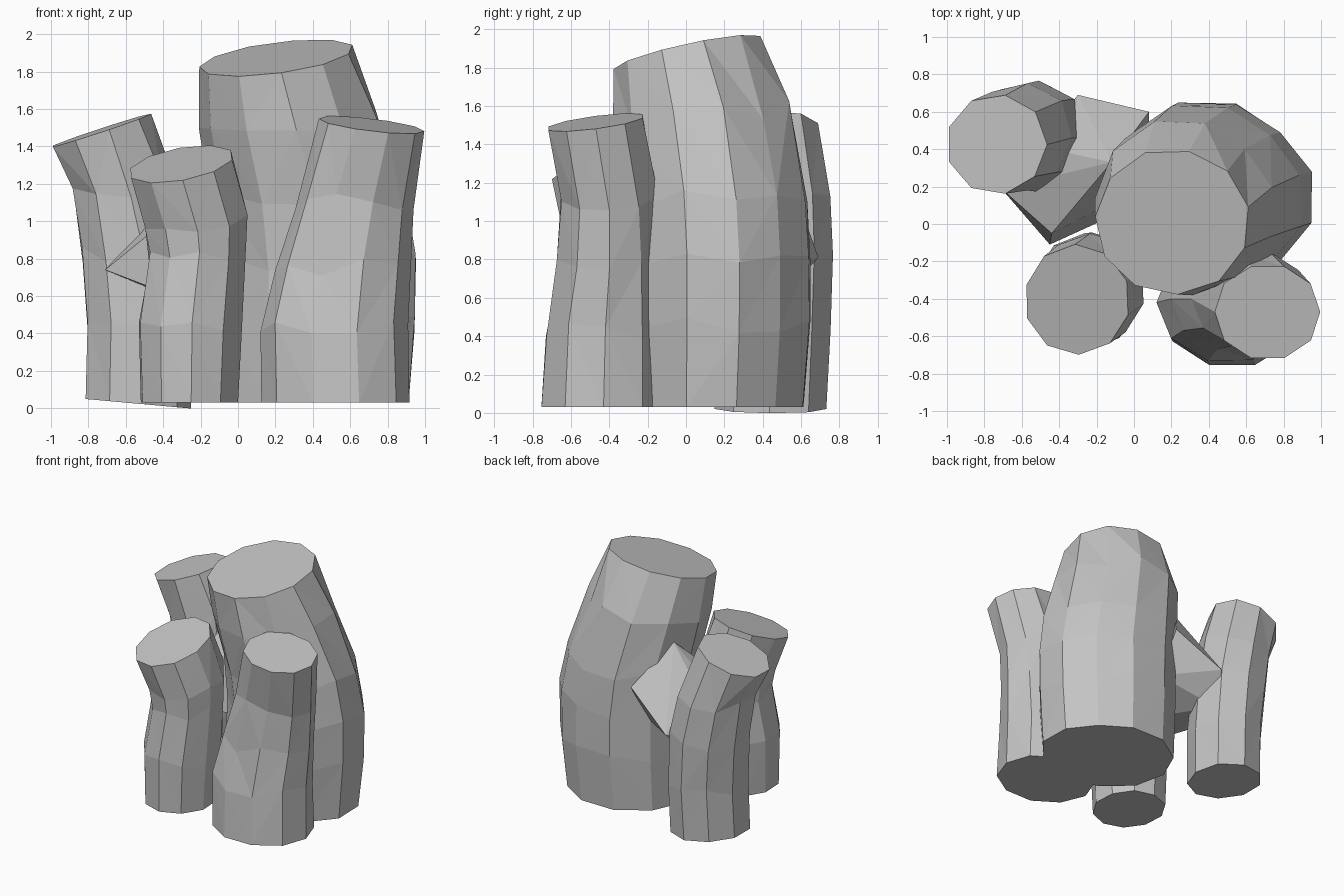
import bpy, bmesh, math, random

if "Cube" in bpy.data.objects:
    bpy.data.objects.remove(bpy.data.objects["Cube"])

random.seed(4)
stone = bpy.data.materials.new("plain grey stone")
stone.diffuse_color = (0.55, 0.55, 0.55, 1)
stone.use_nodes = True
stone.node_tree.nodes["Principled BSDF"].inputs["Base Color"].default_value = stone.diffuse_color


def finish(name, bm):
    bmesh.ops.recalc_face_normals(bm, faces=bm.faces[:])
    me = bpy.data.meshes.new(name)
    bm.to_mesh(me)
    bm.free()
    me.materials.append(stone)
    ob = bpy.data.objects.new(name, me)
    bpy.context.collection.objects.link(ob)
    return ob


def column(name, rings, sides, phase, flat=0):
    """Loft of rough rings: (x, y, z, rx, ry, slope_x, slope_y).
    flat pulls in (or pushes out) the back right flank."""
    bm = bmesh.new()
    loops = []
    for i, (cx, cy, cz, rx, ry, sx, sy) in enumerate(rings):
        inner = 0 < i < len(rings) - 1
        top = i == len(rings) - 1
        loop = []
        for k in range(sides):
            a = math.radians(phase) + 2 * math.pi * k / sides
            r = 1.015 + random.uniform(-.012, .012)
            if not top:
                r -= flat * max(0, math.cos(a - math.radians(45))) ** 4
            dx, dy = rx * r * math.cos(a), ry * r * math.sin(a)
            dz = dx * sx + dy * sy
            if inner:
                dz += random.uniform(-.05, .05)   # uneven facet heights
            loop.append(bm.verts.new((cx + dx, cy + dy, cz + dz)))
        loops.append(loop)
    # cut ends
    bm.faces.new(loops[0])
    bm.faces.new(loops[-1])
    # faceted sides
    for lo, hi in zip(loops, loops[1:]):
        for k in range(sides):
            j = (k + 1) % sides
            if random.random() < .5:
                bm.faces.new((lo[k], lo[j], hi[j]))
                bm.faces.new((lo[k], hi[j], hi[k]))
            else:
                bm.faces.new((lo[k], lo[j], hi[k]))
                bm.faces.new((lo[j], hi[j], hi[k]))
    return finish(name, bm)


# tall leaning main column
column("main_column", [
    (.41, .17, .03, .53, .47, 0, 0),
    (.43, .18, .45, .55, .49, 0, 0),
    (.43, .18, .78, .55, .49, 0, 0),
    (.39, .165, 1.12, .53, .49, 0, 0),
    (.28, .10, 1.54, .48, .47, .05, .08),
    (.205, .01, 1.873, .41, .385, .13, .215)], 11, 12, .11)

# front left column
column("front_left_column", [
    (-.26, -.37, .03, .265, .29, 0, 0),
    (-.255, -.36, .42, .28, .31, 0, 0),
    (-.215, -.34, .82, .265, .29, .05, .05),
    (-.225, -.345, 1.02, .285, .29, .1, .15),
    (-.305, -.405, 1.305, .28, .29, .17, .30)], 10, 20)

# front right column, wide at the foot
column("front_right_column", [
    (.525, -.43, .03, .39, .335, 0, 0),
    (.515, -.42, .42, .385, .32, 0, 0),
    (.56, -.40, .75, .355, .28, 0, 0),
    (.625, -.40, 1.10, .31, .26, 0, 0),
    (.715, -.47, 1.515, .28, .255, -.12, .13)], 10, 0)

# back left column, leaning outward
column("back_left_column", [
    (-.545, .435, .025, .28, .285, -.09, 0),
    (-.535, .445, .42, .28, .295, 0, 0),
    (-.56, .465, .82, .285, .29, 0, 0),
    (-.62, .46, 1.17, .275, .28, .1, 0),
    (-.735, .425, 1.485, .265, .265, .33, .04)], 9, 0, -.09)

# jagged rock wedge joining the columns
bm = bmesh.new()
for p in [(.08, .6, 1.07), (-.3, .69, .81), (-.12, .33, 1.39), (-.35, .38, 1.12),
          (-.71, .19, .74), (-.45, -.11, .64), (-.44, -.05, .96), (-.15, .1, 1.05),
          (.08, .4, .75), (-.4, .5, .6), (-.1, .05, .6)]:
    bm.verts.new(p)
bmesh.ops.convex_hull(bm, input=bm.verts[:])
finish("joining_wedge", bm)
